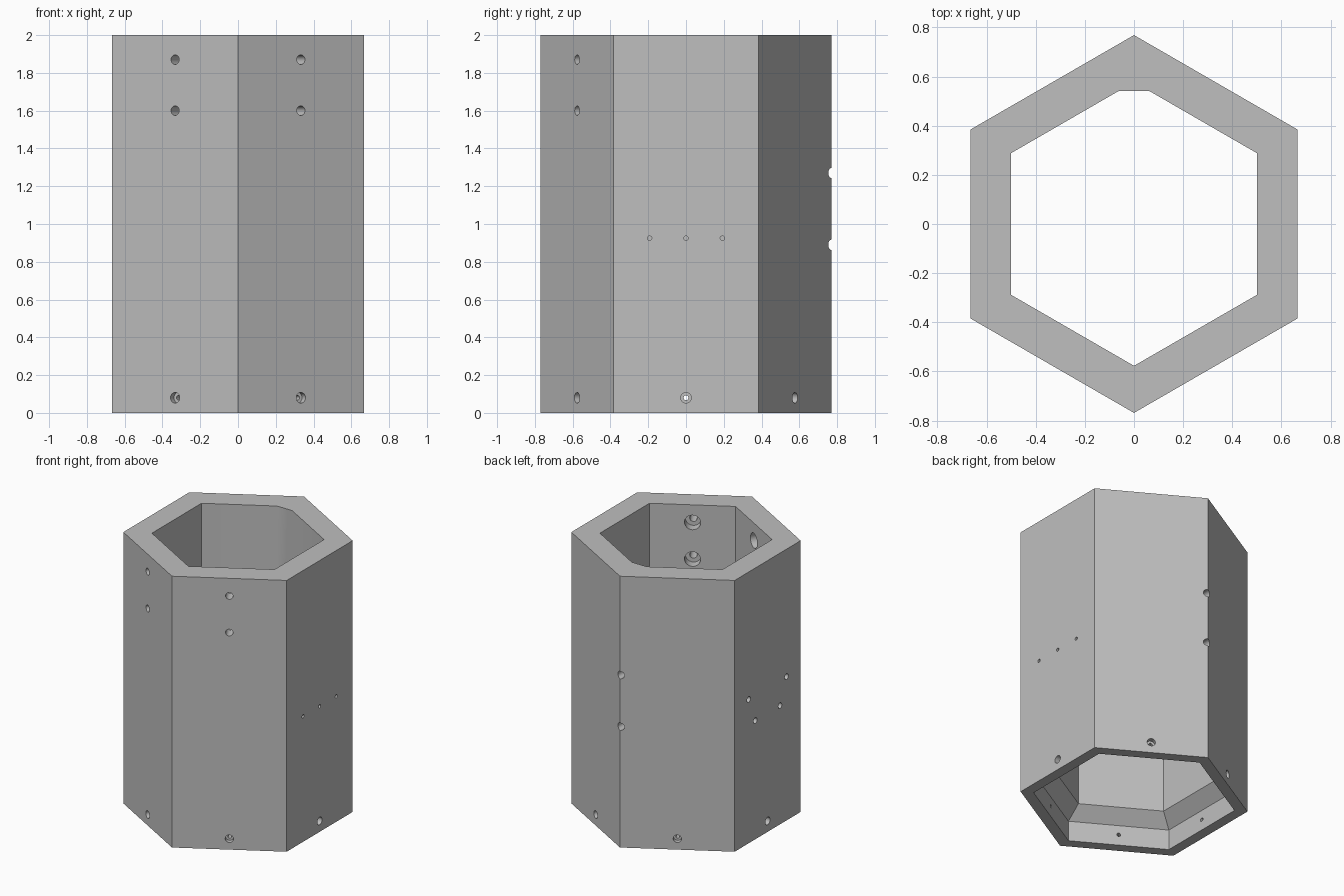
import bpy, bmesh
from math import pi, cos, sin, radians
from mathutils import Matrix

if "Cube" in bpy.data.objects:
    bpy.data.objects.remove(bpy.data.objects["Cube"])

OUTER, INNER, RECESS = 0.666, 0.5, 0.59   # distances from axis to flat sides
HEIGHT = 2.0
HEX = 1 / cos(pi / 6)                     # flat distance -> corner distance


def lathe(bm, profile, sides, matrix=Matrix(), phase=0.0):
    """Closed solid with one ring of vertices per (radius, distance) pair."""
    rings = []
    for r, d in profile:
        angles = [phase + 2 * pi * i / sides for i in range(sides)]
        rings.append([bm.verts.new(matrix @ Matrix.Translation((r * cos(a), r * sin(a), d)).translation)
                      for a in angles])
    for low, high in zip(rings, rings[1:]):
        for i in range(sides):
            j = (i + 1) % sides
            bm.faces.new((low[i], low[j], high[j], high[i]))
    bm.faces.new(rings[0][::-1])
    bm.faces.new(rings[-1])


def hexagon(bm, profile):
    lathe(bm, [(r * HEX, z) for r, z in profile], 6, phase=pi / 2)


def make_object(name, bm):
    bmesh.ops.recalc_face_normals(bm, faces=bm.faces)
    mesh = bpy.data.meshes.new(name)
    bm.to_mesh(mesh)
    bm.free()
    obj = bpy.data.objects.new(name, mesh)
    bpy.context.collection.objects.link(obj)
    return obj


def drill(bm, profile, azimuth, z, shift=0.0):
    """Hole through a wall, pointing outward at the given azimuth."""
    matrix = (Matrix.Translation((0, 0, z)) @ Matrix.Rotation(radians(azimuth), 4, 'Z')
              @ Matrix.Translation((0, shift, 0)) @ Matrix.Rotation(pi / 2, 4, 'Y'))
    lathe(bm, profile, 24, matrix)


# Hexagonal body
bm = bmesh.new()
hexagon(bm, [(OUTER, 0), (OUTER, HEIGHT)])
body = make_object("hexagonal_housing", bm)

# Bore, with its back corner flattened into a thicker mounting strip
bm = bmesh.new()
hexagon(bm, [(INNER, 0.1), (INNER, HEIGHT + 0.1)])
cut = bmesh.ops.bisect_plane(bm, geom=bm.verts[:] + bm.edges[:] + bm.faces[:],
                             plane_co=(0, 0.542, 0), plane_no=(0, 1, 0), clear_outer=True)
bmesh.ops.holes_fill(bm, edges=[e for e in bm.edges if e.is_boundary])
bore = make_object("bore_cutter", bm)

# Wide bottom recess with a sloped shoulder
bm = bmesh.new()
hexagon(bm, [(RECESS, -0.1), (RECESS, 0.15), (RECESS - 0.2, 0.35)])
recess = make_object("recess_cutter", bm)

# Screw holes
bm = bmesh.new()
for side in range(6):                                   # stepped base screws
    drill(bm, [(0.013, 0.45), (0.013, 0.63), (0.028, 0.63), (0.028, 0.75)], 60 * side, 0.08)
for azimuth in (-60, -120):                             # front holes, wide inside
    for z in (1.6, 1.87):
        drill(bm, [(0.054, 0.42), (0.054, 0.57), (0.025, 0.57), (0.025, 0.75)], azimuth, z)
for z in (0.89, 1.27):                                  # back corner holes
    drill(bm, [(0.027, 0.45), (0.027, 0.9)], 90, z)
for shift in (-0.193, 0, 0.193):                        # small row on the left
    drill(bm, [(0.012, 0.42), (0.012, 0.75)], 0, 0.925, shift)
for half, z in ((0.22, 1.06), (0.144, 0.875)):          # four holes on the right
    for shift in (-half, half):
        drill(bm, [(0.021, 0.42), (0.021, 0.75)], 180, z, shift)
holes = make_object("hole_cutter", bm)

# Apply the cuts
cutters = (bore, recess, holes)
for cutter in cutters:
    cutter.hide_render = True
    mod = body.modifiers.new(cutter.name, 'BOOLEAN')
    mod.operation = 'DIFFERENCE'
    mod.solver = 'EXACT'
    mod.object = cutter
bpy.context.view_layer.update()
result = bpy.data.meshes.new_from_object(body.evaluated_get(bpy.context.evaluated_depsgraph_get()))
body.modifiers.clear()
body.data = result
for cutter in cutters:
    bpy.data.objects.remove(cutter)

# Plain grey colour
grey = bpy.data.materials.new("plain_grey")
grey.use_nodes = True
colour = (0.52, 0.52, 0.52, 1)
grey.diffuse_color = colour
grey.node_tree.nodes["Principled BSDF"].inputs["Base Color"].default_value = colour
body.data.materials.clear()
body.data.materials.append(grey)

bpy.ops.object.select_all(action='DESELECT')
body.select_set(True)
bpy.context.view_layer.objects.active = body
bpy.ops.object.shade_smooth_by_angle(angle=radians(30))
